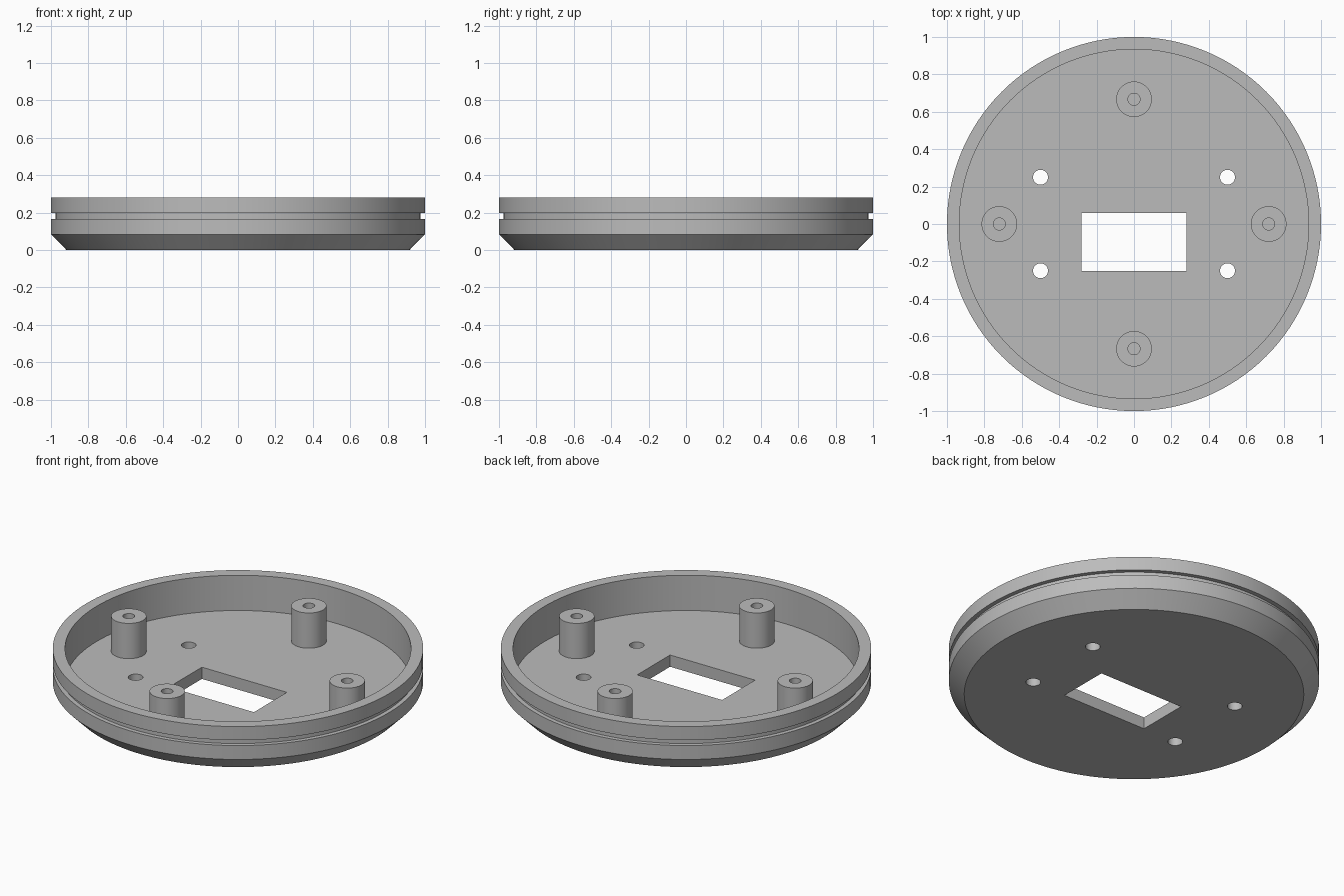
import bpy, bmesh, math
from mathutils import Vector

cube = bpy.data.objects.get("Cube")
if cube:
    bpy.data.objects.remove(cube, do_unlink=True)

RIM_Z, FLOOR_Z = 0.28, 0.07
COLOUR = (0.5, 0.5, 0.5, 1)
grey = bpy.data.materials.new("grey plastic")
grey.use_nodes = True
grey.diffuse_color = COLOUR
grey.node_tree.nodes["Principled BSDF"].inputs["Base Color"].default_value = COLOUR


def add_object(name, bm):
    bmesh.ops.recalc_face_normals(bm, faces=bm.faces)
    mesh = bpy.data.meshes.new(name)
    bm.to_mesh(mesh)
    bm.free()
    mesh.materials.append(grey)
    obj = bpy.data.objects.new(name, mesh)
    bpy.context.collection.objects.link(obj)
    return obj


def smooth(obj):
    bpy.ops.object.select_all(action='DESELECT')
    obj.select_set(True)
    bpy.context.view_layer.objects.active = obj
    bpy.ops.object.shade_smooth_by_angle(angle=math.radians(30))


def lathe(name, profile, steps, location=(0, 0, 0)):
    """Spin a closed (radius, z) profile around the z axis."""
    bm = bmesh.new()
    verts = [bm.verts.new((r, 0, z)) for r, z in profile]
    edges = [bm.edges.new((a, b)) for a, b in zip(verts, verts[1:] + verts[:1])
             if a.co.x > 0 or b.co.x > 0]
    bmesh.ops.spin(bm, geom=verts + edges, cent=(0, 0, 0), axis=(0, 0, 1),
                   angle=math.tau, steps=steps, use_duplicate=False)
    bmesh.ops.remove_doubles(bm, verts=bm.verts, dist=1e-5)
    obj = add_object(name, bm)
    obj.location = location
    return obj


# Round shell: chamfered foot, outer groove, raised rim, flat floor
shell = lathe("base_shell", [
    (0, 0), (0.917, 0), (1, 0.084), (1, 0.167), (0.975, 0.167), (0.975, 0.199),
    (1, 0.199), (1, RIM_Z), (0.934, RIM_Z), (0.934, FLOOR_Z), (0, FLOOR_Z)], 128)

# Openings through the floor: rectangular window and four mounting holes
cutters = []
bm = bmesh.new()
bmesh.ops.create_cube(bm, size=1)
bmesh.ops.scale(bm, vec=Vector((0.56, 0.31, 0.4)), verts=bm.verts)
window = add_object("window_cutter", bm)
window.location = (0, -0.095, 0)
cutters.append(window)
for x in (-0.5, 0.5):
    for y in (-0.25, 0.25):
        bm = bmesh.new()
        bmesh.ops.create_cone(bm, cap_ends=True, segments=32,
                              radius1=0.04, radius2=0.04, depth=0.4)
        hole = add_object("hole_cutter", bm)
        hole.location = (x, y, 0)
        cutters.append(hole)

bpy.context.view_layer.objects.active = shell
for cutter in cutters:
    cutter.hide_render = True
    cut = shell.modifiers.new("cut", 'BOOLEAN')
    cut.operation = 'DIFFERENCE'
    cut.solver = 'EXACT'
    cut.object = cutter
    bpy.ops.object.modifier_apply(modifier=cut.name)
for cutter in cutters:
    bpy.data.objects.remove(cutter, do_unlink=True)
smooth(shell)

# Four hollow screw posts standing on the floor
posts = {"left": (0.72, 0), "right": (-0.72, 0), "back": (0, 0.667), "front": (0, -0.667)}
for side, (x, y) in posts.items():
    post = lathe(side + "_screw_post", [
        (0.032, FLOOR_Z), (0.095, FLOOR_Z), (0.095, RIM_Z), (0.032, RIM_Z)], 48, (x, y, 0))
    smooth(post)
